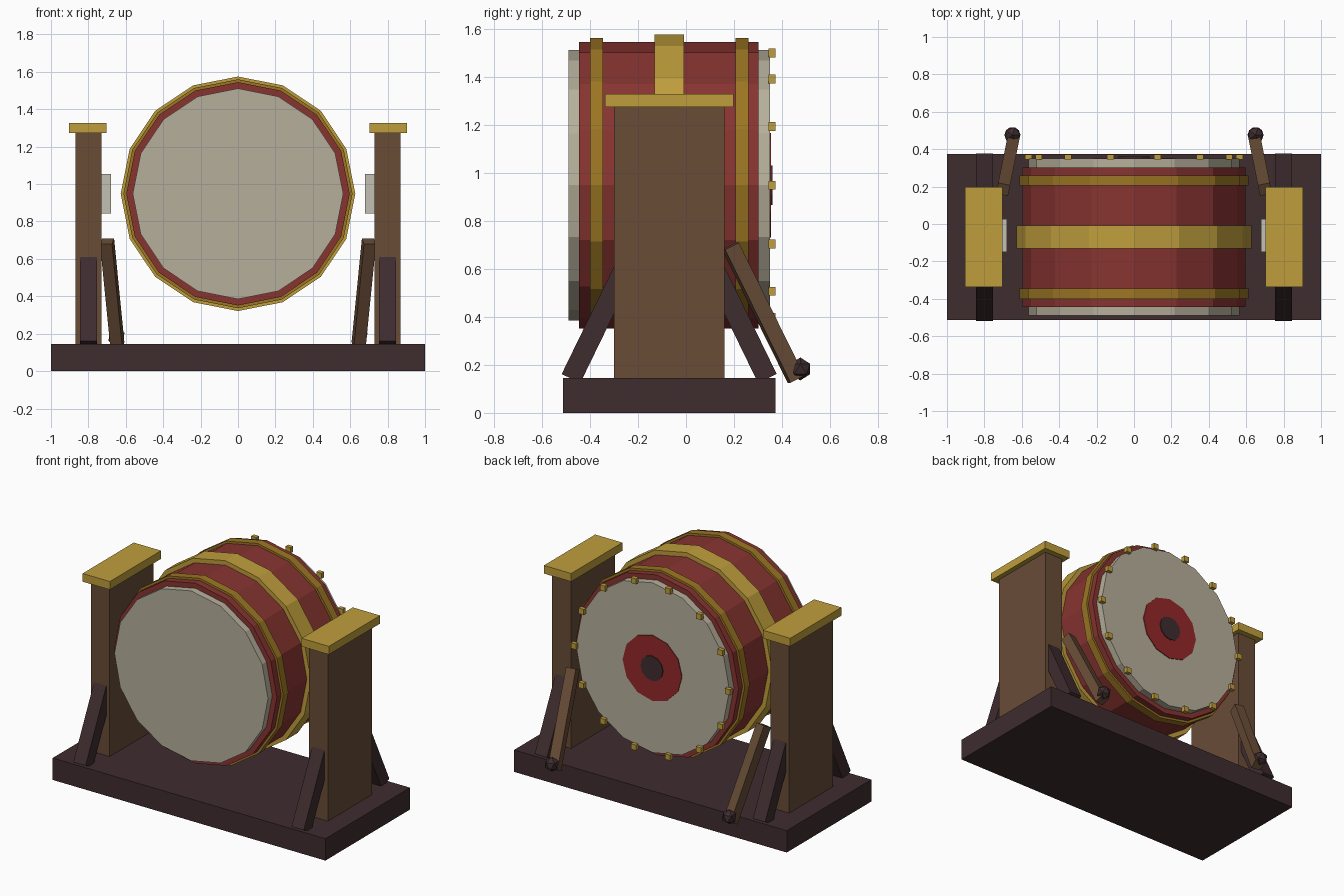
import bpy, bmesh, math
from mathutils import Matrix, Vector

cube = bpy.data.objects.get("Cube")
if cube:
    bpy.data.objects.remove(cube, do_unlink=True)


def linear(c):
    c /= 255
    return c / 12.92 if c <= 0.04045 else ((c + 0.055) / 1.055) ** 2.4


def material(name, rgb):
    m = bpy.data.materials.new(name)
    col = [linear(c) for c in rgb] + [1]
    m.diffuse_color = col
    m.use_nodes = True
    for n in m.node_tree.nodes:
        if n.type == 'BSDF_PRINCIPLED':
            n.inputs["Base Color"].default_value = col
    return m


gold = material("gold", (191, 158, 60))
old_gold = material("dark gold", (155, 118, 35))
wood = material("brown wood", (104, 76, 54))
dark = material("dark wood", (62, 44, 47))
hide = material("drum hide", (182, 175, 155))
pale = material("pale grey", (196, 192, 178))
red = material("red lacquer", (135, 52, 48))
crimson = material("crimson", (148, 40, 41))


def finish(name, bm, mat):
    me = bpy.data.meshes.new(name)
    bmesh.ops.recalc_face_normals(bm, faces=bm.faces)
    bm.to_mesh(me)
    bm.free()
    me.materials.append(mat)
    ob = bpy.data.objects.new(name, me)
    bpy.context.collection.objects.link(ob)
    return ob


def box(name, centre, size, mat, rot=Matrix.Identity(4)):
    bm = bmesh.new()
    m = Matrix.Translation(centre) @ rot @ Matrix.Diagonal((*size, 1))
    bmesh.ops.create_cube(bm, size=1, matrix=m)
    return finish(name, bm, mat)


def beam(name, a, b, width, depth, mat):
    """Rectangular bar running from a to b."""
    a, b = Vector(a), Vector(b)
    rot = (b - a).to_track_quat('Z', 'Y').to_matrix().to_4x4()
    return box(name, (a + b) / 2, (width, depth, (b - a).length), mat, rot)


AXIS_Z = 0.948
MID_Y = -0.07


def disc(name, y0, y1, radius, mat, sides=16):
    """Faceted cylinder on the drum axis."""
    bm = bmesh.new()
    m = Matrix.Translation((0, (y0 + y1) / 2, AXIS_Z)) @ Matrix.Rotation(math.pi / 2, 4, 'X')
    bmesh.ops.create_cone(bm, cap_ends=True, segments=sides, radius1=radius,
                          radius2=radius, depth=y1 - y0, matrix=m)
    return finish(name, bm, mat)


# Base
box("base", (0, MID_Y, 0.0725), (2, 0.886, 0.145), dark)

# Drum shell, heads and hoops
disc("drum_heads", -0.49, 0.349, 0.563, hide)
disc("drum_shell", -0.445, 0.302, 0.597, red)
disc("front_hoop", -0.40, -0.346, 0.612, old_gold)
disc("back_hoop", 0.206, 0.26, 0.612, old_gold)
disc("middle_hoop", -0.132, -0.008, 0.627, gold)

# Painted target on the back head
disc("target_ring", 0.345, 0.354, 0.217, crimson, 12)
disc("target_centre", 0.35, 0.36, 0.082, dark, 12)

# Studs round the back head
STUDS = 14
for i in range(STUDS):
    a = math.tau * i / STUDS
    box("stud", (0.565 * math.cos(a), 0.358, AXIS_Z + 0.565 * math.sin(a)),
        (0.037, 0.028, 0.037), gold)

# Stand and beaters on each side
for s, side in ((1, "left"), (-1, "right")):
    box(side + "_post", (s * 0.80, MID_Y, 0.71), (0.138, 0.46, 1.13), wood)
    box(side + "_post_cap", (s * 0.803, MID_Y, 1.30), (0.20, 0.536, 0.054), gold)
    box(side + "_axle_block", (s * 0.72, MID_Y + 0.008, AXIS_Z), (0.08, 0.178, 0.212), pale)
    for d, end in ((-1, "front"), (1, "back")):
        beam(side + "_" + end + "_brace",
             (s * 0.80, MID_Y + d * 0.409, 0.143), (s * 0.80, MID_Y + d * 0.19, 0.593),
             0.09, 0.086, dark)
    beam(side + "_beater_stick", (s * 0.70, 0.185, 0.694), (s * 0.645, 0.458, 0.14),
         0.065, 0.065, wood)
    bm = bmesh.new()
    bmesh.ops.create_icosphere(bm, subdivisions=1, radius=0.048,
                               matrix=Matrix.Translation((s * 0.65, 0.476, 0.183)))
    finish(side + "_beater_tip", bm, dark)
